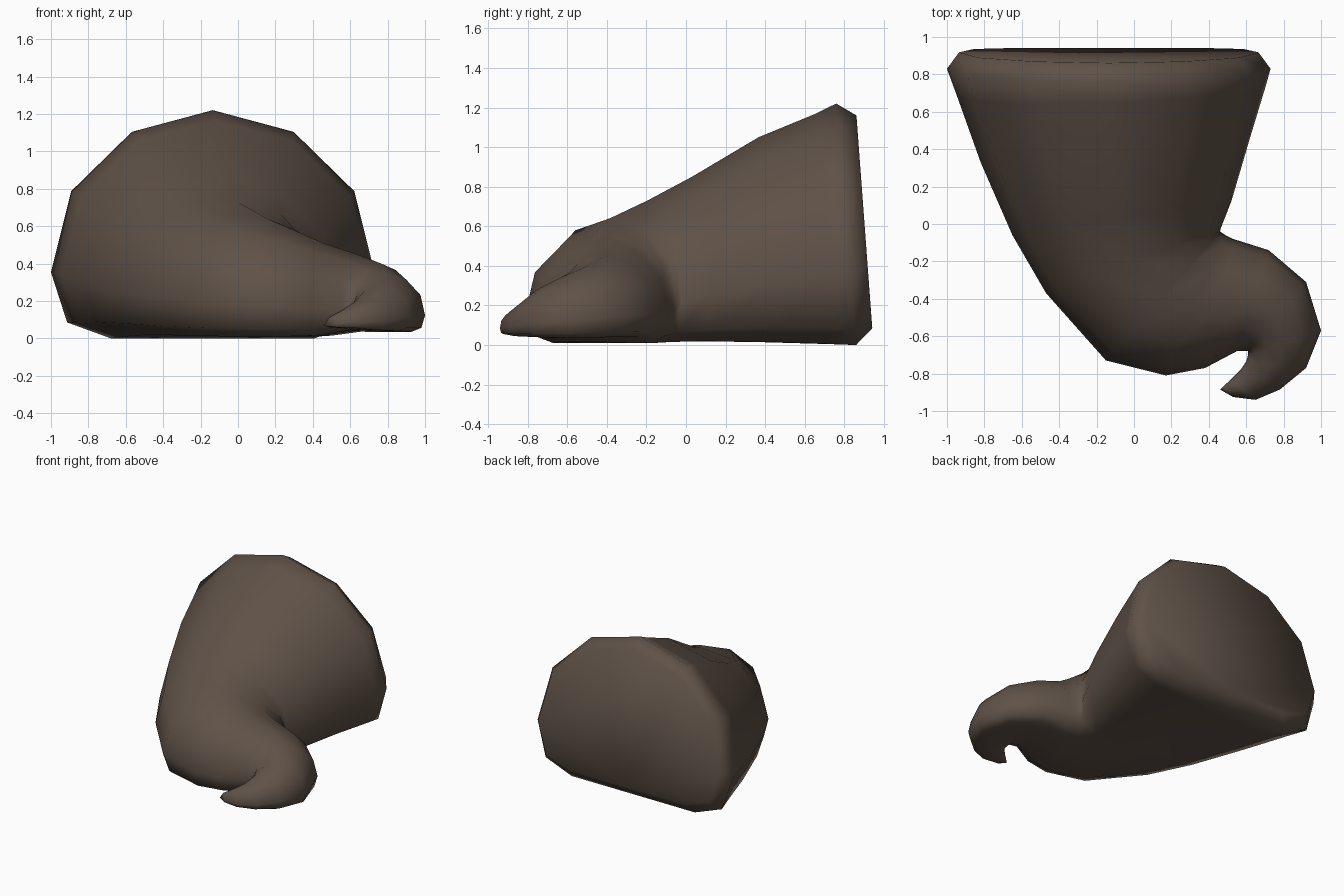
import bpy, bmesh
from mathutils import Vector

if "Cube" in bpy.data.objects:
    bpy.data.objects.remove(bpy.data.objects["Cube"])

# Cross-section: (sideways -1..1, height 0..1), flat underside, arched top
HALF = [(0.5, .905), (.875, .645), (1, .29), (.9, .07), (.63, 0)]
PROFILE = [(0, 1)] + HALF + [(0, 0)] + [(-u, v) for u, v in reversed(HALF)]

# Rings along the curl: outer x, outer y, inner x, inner y, bottom z, top z, lean in y
RINGS = [
    (-.935, .918, .665, .918, .085, 1.16, -.08),
    (-1.0, .83, .73, .83, 0, 1.22, -.10),
    (-.945, .68, .705, .74, .005, 1.165, -.09),
    (-.82, .33, .62, .46, .015, 1.05, -.04),
    (-.65, -.06, .52, .12, .02, .85, 0),
    (-.47, -.37, .465, -.02, .015, .73, 0),
    (-.15, -.73, .46, -.04, .01, .64, 0),
    (.17, -.81, .49, -.06, .01, .565, 0),
    (.38, -.77, .53, -.08, .015, .51, 0),
    (.55, -.68, .72, -.14, .04, .45, 0),
    (.61, -.68, .92, -.31, .04, .40, 0),
    (.61, -.70, 1.0, -.57, .035, .34, 0),
    (.60, -.735, .92, -.77, .04, .28, 0),
    (.57, -.78, .78, -.885, .045, .21, 0),
    (.52, -.83, .65, -.94, .055, .16, 0),
    (.475, -.87, .53, -.925, .06, .12, 0),
]

bm = bmesh.new()


def make_ring(ox, oy, ix, iy, z0, z1, lean):
    outer, inner = Vector((ox, oy, 0)), Vector((ix, iy, 0))
    mid, side = (outer + inner) / 2, (inner - outer) / 2
    ring = []
    for u, v in PROFILE:
        p = mid + side * u
        p.z = z0 + (z1 - z0) * v
        p.y += lean * (v - .29)
        ring.append(bm.verts.new(p))
    return ring


rings = [make_ring(*r) for r in RINGS]
n = len(PROFILE)
for a, b in zip(rings, rings[1:]):
    for i in range(n):
        j = (i + 1) % n
        bm.faces.new((a[i], a[j], b[j], b[i]))

# Flat back end and pointed tip
bm.faces.new(rings[0])
tip = bm.verts.new((.46, -.885, .07))
for i in range(n):
    bm.faces.new((rings[-1][i], rings[-1][(i + 1) % n], tip))
bmesh.ops.recalc_face_normals(bm, faces=bm.faces)
for f in bm.faces:
    f.smooth = True

mesh = bpy.data.meshes.new("curled_horn")
bm.to_mesh(mesh)
bm.free()
horn = bpy.data.objects.new("curled_horn", mesh)
bpy.context.collection.objects.link(horn)

brown = bpy.data.materials.new("dark brown")
brown.diffuse_color = (.115, .084, .064, 1)
brown.use_nodes = True
brown.node_tree.nodes["Principled BSDF"].inputs["Base Color"].default_value = brown.diffuse_color
mesh.materials.append(brown)
